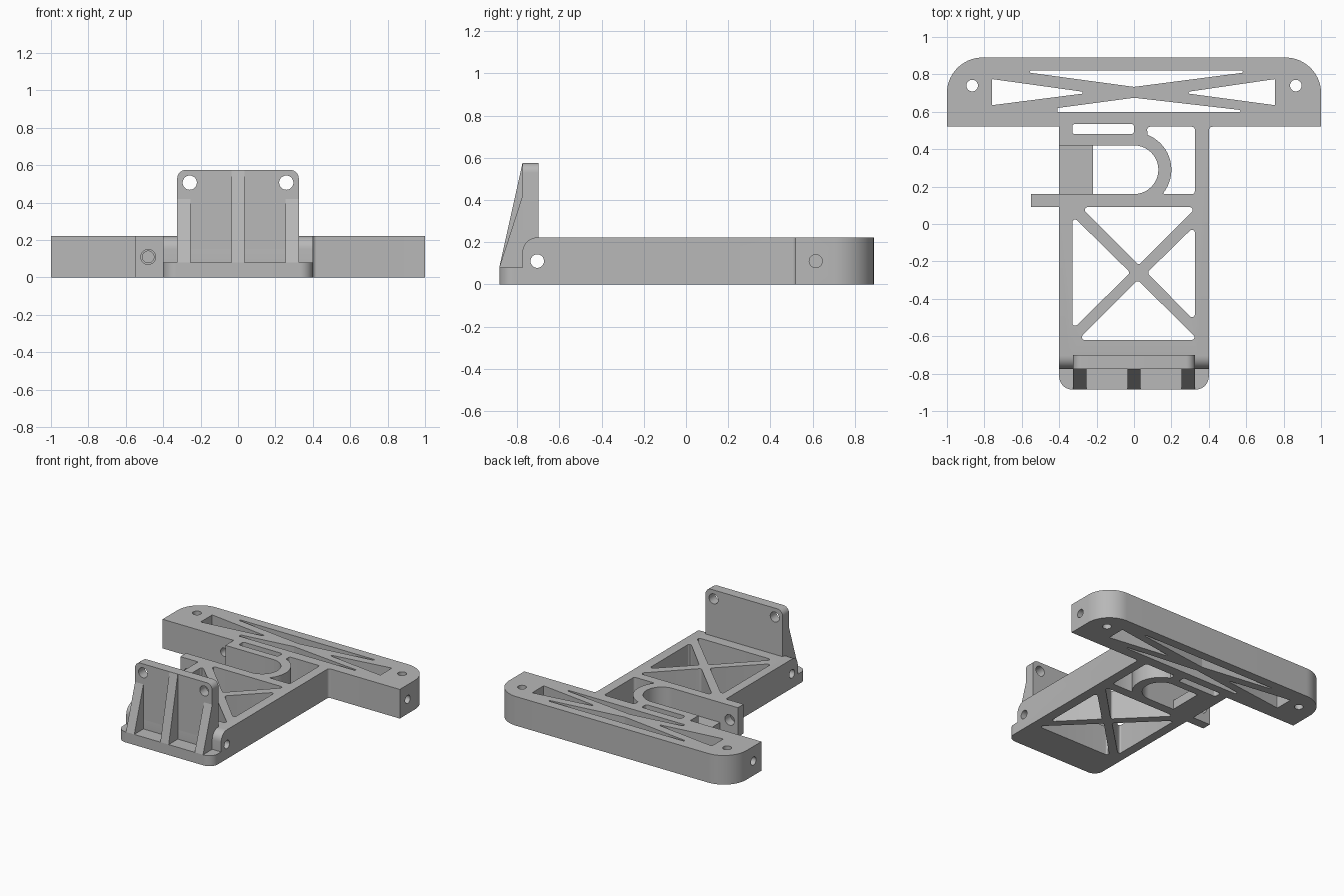
import bpy, bmesh, math
from mathutils import Vector

cube = bpy.data.objects.get("Cube")
if cube:
    bpy.data.objects.remove(cube, do_unlink=True)

grey = bpy.data.materials.new("plain_grey")
grey.use_nodes = True
grey.diffuse_color = (0.48, 0.48, 0.48, 1)
grey.node_tree.nodes["Principled BSDF"].inputs["Base Color"].default_value = grey.diffuse_color

H = 0.222    # frame height
MID = 0.11   # height of the cross holes


def fillet(points, radius=0):
    """Round polygon corners; a point may carry its own radius."""
    out = []
    for i, point in enumerate(points):
        r = point[2] if len(point) > 2 else radius
        p = Vector(point[:2])
        if not r:
            out.append(p)
            continue
        u = (Vector(points[i - 1][:2]) - p).normalized()
        v = (Vector(points[(i + 1) % len(points)][:2]) - p).normalized()
        half = u.angle(v) / 2
        c = p + (u + v).normalized() * (r / math.sin(half))
        a = p + u * (r / math.tan(half)) - c
        b = p + v * (r / math.tan(half)) - c
        steps = 16 if r > 0.05 else 6
        out += [c + a.lerp(b, k / steps).normalized() * r for k in range(steps + 1)]
    return out


def prism(name, outline, lo, hi, axis="Z"):
    """Extrude an outline along an axis."""
    place = {"Z": lambda a, b, h: (a, b, h),
             "X": lambda a, b, h: (h, a, b),
             "Y": lambda a, b, h: (a, h, b)}[axis]
    bm = bmesh.new()
    low = [bm.verts.new(place(p[0], p[1], lo)) for p in outline]
    high = [bm.verts.new(place(p[0], p[1], hi)) for p in outline]
    bm.faces.new(low)
    bm.faces.new(high)
    n = len(low)
    for i in range(n):
        j = (i + 1) % n
        bm.faces.new((low[i], low[j], high[j], high[i]))
    bmesh.ops.recalc_face_normals(bm, faces=bm.faces)
    mesh = bpy.data.meshes.new(name)
    bm.to_mesh(mesh)
    bm.free()
    mesh.materials.append(grey)
    ob = bpy.data.objects.new(name, mesh)
    bpy.context.collection.objects.link(ob)
    return ob


def circle(a, b, r, n=32):
    return [(a + r * math.cos(math.tau * k / n), b + r * math.sin(math.tau * k / n)) for k in range(n)]


def cut(target, outline, lo=-0.1, hi=1, axis="Z"):
    tool = prism("cutter", outline, lo, hi, axis)
    mod = target.modifiers.new("cut", "BOOLEAN")
    mod.operation, mod.solver, mod.object = "DIFFERENCE", "EXACT", tool
    bpy.context.view_layer.objects.active = target
    bpy.ops.object.modifier_apply(modifier=mod.name)
    bpy.data.objects.remove(tool, do_unlink=True)


# Frame: stem, side arm and rear crossbar in one outline
frame = prism("frame", fillet([
    (-.4, -.885, .07), (.4, -.885, .07), (.4, .52, .02), (1, .52), (1, .89, .19),
    (-1, .89, .19), (-1, .52), (-.4, .52), (-.4, .16), (-.55, .16), (-.55, .09), (-.4, .09)]), 0, H)

# Triangular windows that leave the diagonal braces of the stem
for tri in ([(-.33, .045), (-.33, -.565), (-.02, -.26)],
            [(.325, -.01), (.325, -.52), (.07, -.26)],
            [(-.285, .09), (.335, .09), (.025, -.22)],
            [(-.3, -.62), (.345, -.62), (.02, -.3)]):
    cut(frame, fillet(tri, .015))

# Slim windows of the crossbar
for window in ([(-.64, .82), (.67, .82), (0, .733)],
               [(-.41, .598), (-.41, .62), (0, .675), (.67, .598)],
               [(-.76, .775), (-.76, .635), (-.235, .702)],
               [(.755, .775), (.755, .635), (.255, .702)]):
    cut(frame, fillet(window, .006))

# Curved slot, the narrow slot behind it and the opening round its outside
cut(frame, fillet([(-.5, .16), (.13, .16, .1299), (.13, .42, .1299), (-.5, .42)]))
cut(frame, fillet([(-.33, .48), (0, .48), (0, .535), (-.33, .535)], .015))
arc = [(.2 * math.cos(math.radians(d)), .29 + .2 * math.sin(math.radians(d))) for d in range(69, -40, -6)]
cut(frame, fillet([(.325, .16, .015), (.325, .52, .015), (.07, .52, .015)] + arc + [(.165, .16)]))

# Stepped front edge with a rounded shoulder
shoulder = [(-.705 - .07 * math.cos(t * math.pi / 16), H - .07 + .07 * math.sin(t * math.pi / 16)) for t in range(9)]
cut(frame, [(-1, .08), (-.775, .08)] + shoulder + [(-.705, .4), (-1, .4)], -1, 1, "X")

# Screw holes
for side in (-1, 1):
    cut(frame, circle(side * .865, .74, .031))
    cut(frame, circle(.615, MID, .031), *sorted((side * .9, side * 1.1)), axis="X")
cut(frame, circle(-.705, MID, .032), -1, 1, "X")
cut(frame, circle(-.48, MID, .04), 0, .3, "Y")
cut(frame, circle(-.48, MID, .031), .4, .6, "Y")

# Low floor at the mouth of the curved slot
slot_floor = prism("slot_floor", [(-.4, .155), (-.22, .155), (-.22, .425), (-.4, .425)], 0, .07)

# Upright mounting plate with two holes
plate = prism("mounting_plate", fillet([(-.325, .15), (.325, .15), (.325, .575, .045), (-.325, .575, .045)]),
              -.775, -.7, "Y")
for side in (-1, 1):
    cut(plate, circle(side * .258, .507, .038), -1, 0, "Y")

# Tapered ribs in front of the plate
ribs = []
for name, x, top in (("right_rib", -.29, .42), ("middle_rib", 0, .575), ("left_rib", .29, .42)):
    ribs.append(prism(name, [(-.885, .08), (-.77, .08), (-.77, top), (-.775, top)], x - .035, x + .035, "X"))

for ob in [frame, slot_floor, plate] + ribs:
    bpy.ops.object.select_all(action="DESELECT")
    ob.select_set(True)
    bpy.context.view_layer.objects.active = ob
    bpy.ops.object.shade_smooth_by_angle(angle=math.radians(30))
